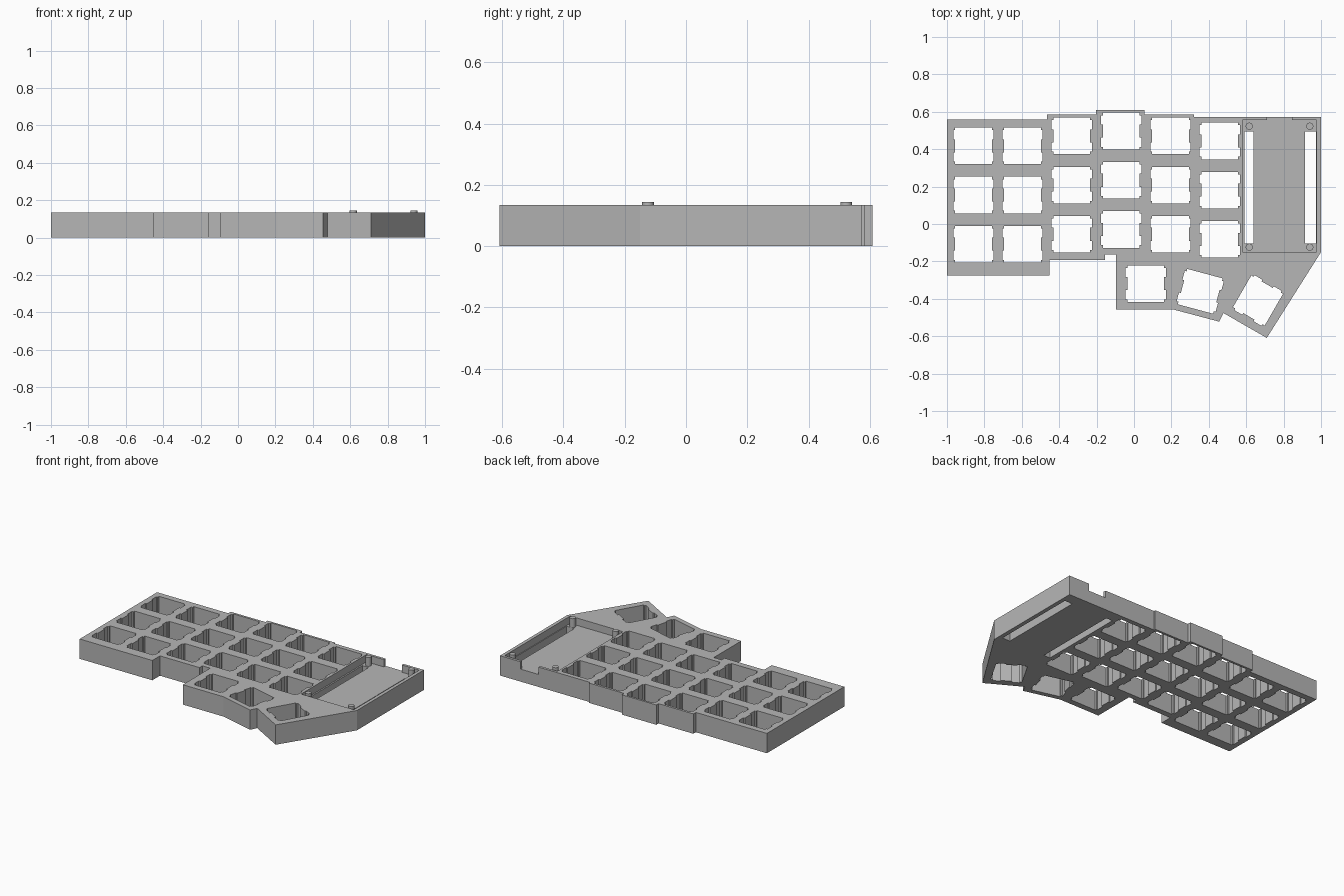
import bpy
import bmesh
from math import radians
from mathutils import Matrix

if "Cube" in bpy.data.objects:
    bpy.data.objects.remove(bpy.data.objects["Cube"], do_unlink=True)

HEIGHT, FLOOR, PEG_TOP = 0.135, 0.085, 0.145

grey = bpy.data.materials.new("plain grey")
grey.use_nodes = True
COLOUR = (0.47, 0.47, 0.47, 1)
grey.diffuse_color = COLOUR
grey.node_tree.nodes["Principled BSDF"].inputs["Base Color"].default_value = COLOUR


def add_prism(bm, outline, z0, z1, place=Matrix()):
    """Extrude a flat outline from z0 to z1."""
    face = bm.faces.new([bm.verts.new(place @ Matrix.Translation((x, y, z0)).translation)
                         for x, y in outline])
    ext = bmesh.ops.extrude_face_region(bm, geom=[face])
    top = [v for v in ext["geom"] if isinstance(v, bmesh.types.BMVert)]
    bmesh.ops.translate(bm, verts=top, vec=(0, 0, z1 - z0))


def rect(x0, x1, y0, y1):
    return [(x0, y0), (x1, y0), (x1, y1), (x0, y1)]


def finish(bm, name):
    bmesh.ops.recalc_face_normals(bm, faces=bm.faces)
    mesh = bpy.data.meshes.new(name)
    bm.to_mesh(mesh)
    bm.free()
    mesh.materials.append(grey)
    obj = bpy.data.objects.new(name, mesh)
    bpy.context.collection.objects.link(obj)
    return obj


def cut(obj, bm):
    """Subtract the solids in bm from obj and bake the result."""
    cutter = finish(bm, "cutter")
    cutter.hide_render = True
    mod = obj.modifiers.new("cut", 'BOOLEAN')
    mod.operation, mod.solver, mod.object = 'DIFFERENCE', 'EXACT', cutter
    deps = bpy.context.evaluated_depsgraph_get()
    baked = bpy.data.meshes.new_from_object(obj.evaluated_get(deps))
    obj.modifiers.clear()
    obj.data = baked
    bpy.data.objects.remove(cutter, do_unlink=True)


# Stepped case body
outline = [(-1, 0.558), (-0.465, 0.558), (-0.465, 0.585), (-0.203, 0.585),
           (-0.203, 0.609), (0.057, 0.609), (0.057, 0.585), (0.32, 0.585),
           (0.32, 0.573), (1, 0.573), (1, -0.15), (0.71, -0.609),
           (0.478, -0.476), (0.455, -0.522), (0.21, -0.457), (-0.096, -0.457),
           (-0.096, -0.162), (-0.155, -0.162), (-0.155, -0.193),
           (-0.453, -0.193), (-0.453, -0.275), (-1, -0.275)]
bm = bmesh.new()
add_prism(bm, outline, 0, HEIGHT)
body = finish(bm, "case_body")

# Key hole: a square with two clip notches on each side
half, wide, near, far = 0.098, 0.108, 0.035, 0.084
side = [(half, -half), (half, -far), (wide, -far), (wide, -near), (half, -near),
        (half, near), (wide, near), (wide, far), (half, far), (half, half)]
key_hole = side + [(-x, -y) for x, y in side]

columns = [(-0.858, 0.418), (-0.596, 0.418), (-0.333, 0.471),
           (-0.069, 0.497), (0.195, 0.471), (0.458, 0.444)]
keys = [(x, top - row * 0.263, 0) for x, top in columns for row in range(3)]
keys += [(0.062, -0.319, 0), (0.354, -0.36, -15), (0.663, -0.409, 60)]
bm = bmesh.new()
for x, y, turn in keys:
    place = Matrix.Translation((x, y, 0)) @ Matrix.Rotation(radians(turn), 4, 'Z')
    add_prism(bm, key_hole, -0.1, 0.3, place)
cut(body, bm)

# Shallow board pocket, then the cable gap in its back wall
bm = bmesh.new()
add_prism(bm, rect(0.58, 0.977, -0.15, 0.555), FLOOR, 0.3)
cut(body, bm)
bm = bmesh.new()
add_prism(bm, rect(0.71, 0.845, 0.5, 0.65), FLOOR, 0.3)
cut(body, bm)

# Pin slots through the pocket floor
bm = bmesh.new()
for x0, x1 in ((0.59, 0.638), (0.913, 0.972)):
    add_prism(bm, rect(x0, x1, -0.104, 0.495), -0.1, 0.11)
cut(body, bm)

# Board mounting pegs
bm = bmesh.new()
for x in (0.616, 0.94):
    for y in (-0.124, 0.523):
        z0 = FLOOR - 0.01
        bmesh.ops.create_cone(bm, cap_ends=True, segments=32, radius1=0.019,
                              radius2=0.019, depth=PEG_TOP - z0,
                              matrix=Matrix.Translation((x, y, (PEG_TOP + z0) / 2)))
pegs = finish(bm, "mounting_pegs")
bpy.ops.object.select_all(action='DESELECT')
pegs.select_set(True)
bpy.context.view_layer.objects.active = pegs
bpy.ops.object.shade_smooth_by_angle()
